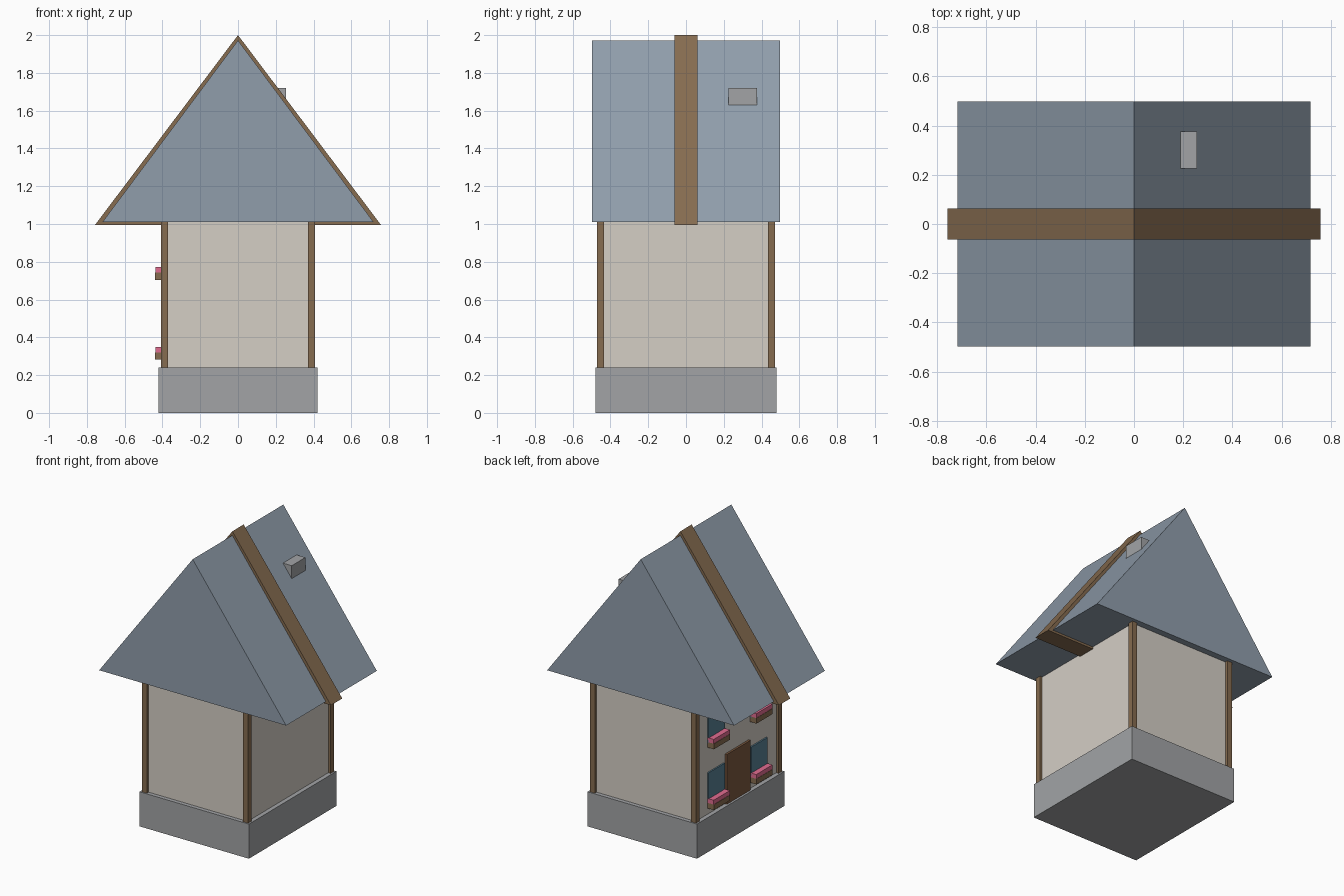
import bpy

if "Cube" in bpy.data.objects:
    bpy.data.objects.remove(bpy.data.objects["Cube"])


def material(name, rgb):
    m = bpy.data.materials.new(name)
    m.diffuse_color = (*rgb, 1)
    m.use_nodes = True
    m.node_tree.nodes["Principled BSDF"].inputs["Base Color"].default_value = m.diffuse_color
    return m


TIMBER = material("timber", (0.24, 0.15, 0.08))
PLASTER = material("plaster", (0.66, 0.62, 0.56))
SLATE = material("slate", (0.28, 0.34, 0.41))
STONE = material("stone", (0.36, 0.37, 0.38))
DOOR = material("door_wood", (0.20, 0.10, 0.05))
GLASS = material("glass", (0.10, 0.22, 0.30))
PINK = material("petals", (0.75, 0.15, 0.28))


def mesh(name, verts, faces, mat):
    me = bpy.data.meshes.new(name)
    me.from_pydata(verts, [], faces)
    me.materials.append(mat)
    ob = bpy.data.objects.new(name, me)
    bpy.context.collection.objects.link(ob)
    return ob


def box(name, xs, ys, zs, mat):
    xs, ys, zs = sorted(xs), sorted(ys), sorted(zs)
    verts = [(x, y, z) for x in xs for y in ys for z in zs]
    faces = [(0, 1, 3, 2), (4, 6, 7, 5), (0, 4, 5, 1),
             (2, 3, 7, 6), (0, 2, 6, 4), (1, 5, 7, 3)]
    return mesh(name, verts, faces, mat)


def gable(name, half_w, half_d, z0, z1, mat):
    profile = [(-half_w, z0), (half_w, z0), (0, z1)]
    verts = [(x, y, z) for y in (-half_d, half_d) for x, z in profile]
    faces = [(0, 1, 2), (5, 4, 3), (0, 3, 4, 1), (1, 4, 5, 2), (2, 5, 3, 0)]
    return mesh(name, verts, faces, mat)


# Stone base and plaster walls
box("base", (-0.42, 0.42), (-0.48, 0.48), (0, 0.24), STONE)
box("walls", (-0.39, 0.39), (-0.452, 0.452), (0.24, 1.01), PLASTER)

# Corner posts
for sx in (-1, 1):
    for sy in (-1, 1):
        box("corner_post", (sx * 0.37, sx * 0.408), (sy * 0.433, sy * 0.472),
            (0.24, 1.01), TIMBER)

# Solid roof with a timber band around its middle, and a chimney
gable("roof", 0.718, 0.497, 1.01, 1.972, SLATE)
gable("roof_band", 0.757, 0.062, 0.995, 2.0, TIMBER)
box("chimney", (0.14, 0.255), (0.225, 0.375), (1.625, 1.72), STONE)

# Door on the left wall
box("door", (-0.405, -0.38), (-0.13, 0.13), (0.24, 0.585), DOOR)

# Windows with flower boxes, two storeys
for dz in (0, 0.422):
    for s in (-1, 1):
        ys = (s * 0.145, s * 0.322)
        box("window", (-0.4, -0.38), ys, (0.31 + dz, 0.53 + dz), GLASS)
        box("flower_box", (-0.44, -0.38), ys, (0.282 + dz, 0.32 + dz), TIMBER)
        box("flowers", (-0.438, -0.38), ys, (0.32 + dz, 0.35 + dz), PINK)
